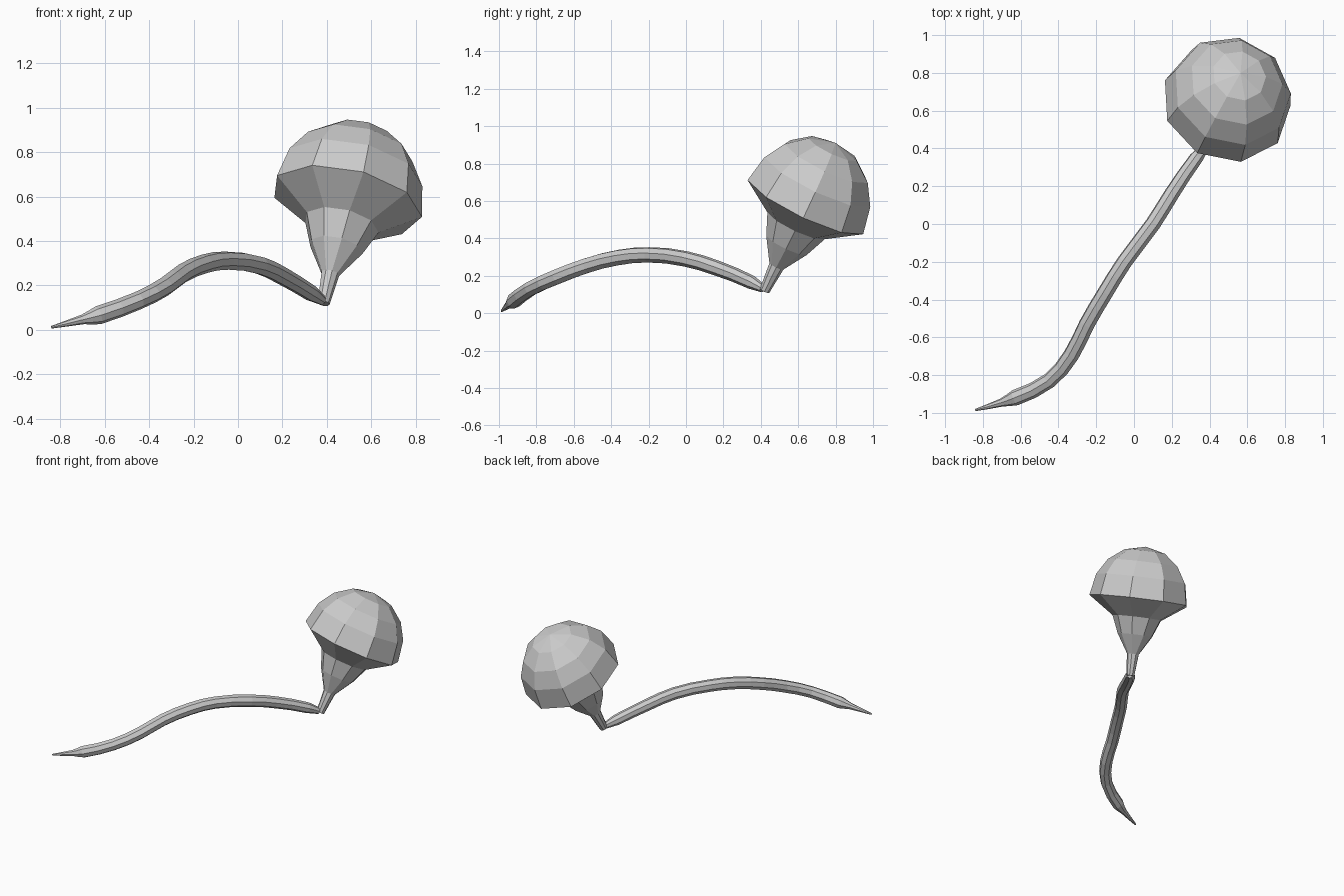
import bpy, bmesh, math
from mathutils import Vector

if "Cube" in bpy.data.objects:
    bpy.data.objects.remove(bpy.data.objects["Cube"])

# Tilted frame of the bulb head
base = Vector((0.385, 0.42, 0.12))
axis = Vector((0.2, 0.424, 0.883)).normalized()
side = (Vector((1, 0, 0)) - axis * axis.x).normalized()
front = axis.cross(side)


def lathe(name, profile, sides, phase):
    """Nine-sided turned form; profile is (height along axis, radius)."""
    bm = bmesh.new()
    rings = []
    for t, r in profile:
        ring = []
        for i in range(sides):
            a = phase + math.tau * i / sides
            ring.append(bm.verts.new(base + axis * t + (side * math.cos(a) + front * math.sin(a)) * r))
        rings.append(ring)
    for lo, hi in zip(rings, rings[1:]):
        for i in range(sides):
            j = (i + 1) % sides
            bm.faces.new((lo[i], lo[j], hi[j], hi[i]))
    bm.faces.new(rings[0][::-1])
    apex = bm.verts.new(base + axis * 0.895)
    for i in range(sides):
        bm.faces.new((rings[-1][i], rings[-1][(i + 1) % sides], apex))
    mesh = bpy.data.meshes.new(name)
    bm.to_mesh(mesh)
    bm.free()
    ob = bpy.data.objects.new(name, mesh)
    bpy.context.collection.objects.link(ob)
    return ob


# Bulb head: neck, flared cup, wide rim, faceted dome
lathe("bulb_head", [(0, 0.028), (0.15, 0.042), (0.28, 0.122), (0.40, 0.172),
                    (0.52, 0.347), (0.67, 0.318), (0.78, 0.25), (0.86, 0.145)],
      9, math.radians(3))

# Winding stalk: x, y, z, radius
path = [(-0.84, -0.985, 0.012, 0.006), (-0.70, -0.945, 0.047, 0.022),
        (-0.63, -0.92, 0.066, 0.042), (-0.45, -0.83, 0.132, 0.041),
        (-0.33, -0.69, 0.195, 0.043), (-0.25, -0.53, 0.255, 0.043),
        (-0.15, -0.36, 0.298, 0.043), (-0.05, -0.20, 0.312, 0.042),
        (0.10, 0.0, 0.290, 0.042), (0.20, 0.16, 0.243, 0.041),
        (0.33, 0.35, 0.165, 0.037), (0.38, 0.41, 0.132, 0.022)]
curve = bpy.data.curves.new("stalk", 'CURVE')
curve.dimensions = '3D'
curve.bevel_depth = 1.0
curve.bevel_resolution = 2
curve.resolution_u = 2
curve.use_fill_caps = True
spline = curve.splines.new('BEZIER')
spline.use_smooth = False
spline.bezier_points.add(len(path) - 1)
for p, (x, y, z, r) in zip(spline.bezier_points, path):
    p.co = (x, y, z)
    p.radius = r
    p.handle_left_type = p.handle_right_type = 'AUTO'
stalk = bpy.data.objects.new("stalk", curve)
bpy.context.collection.objects.link(stalk)
bpy.context.view_layer.objects.active = stalk
stalk.select_set(True)
bpy.ops.object.convert(target='MESH')
